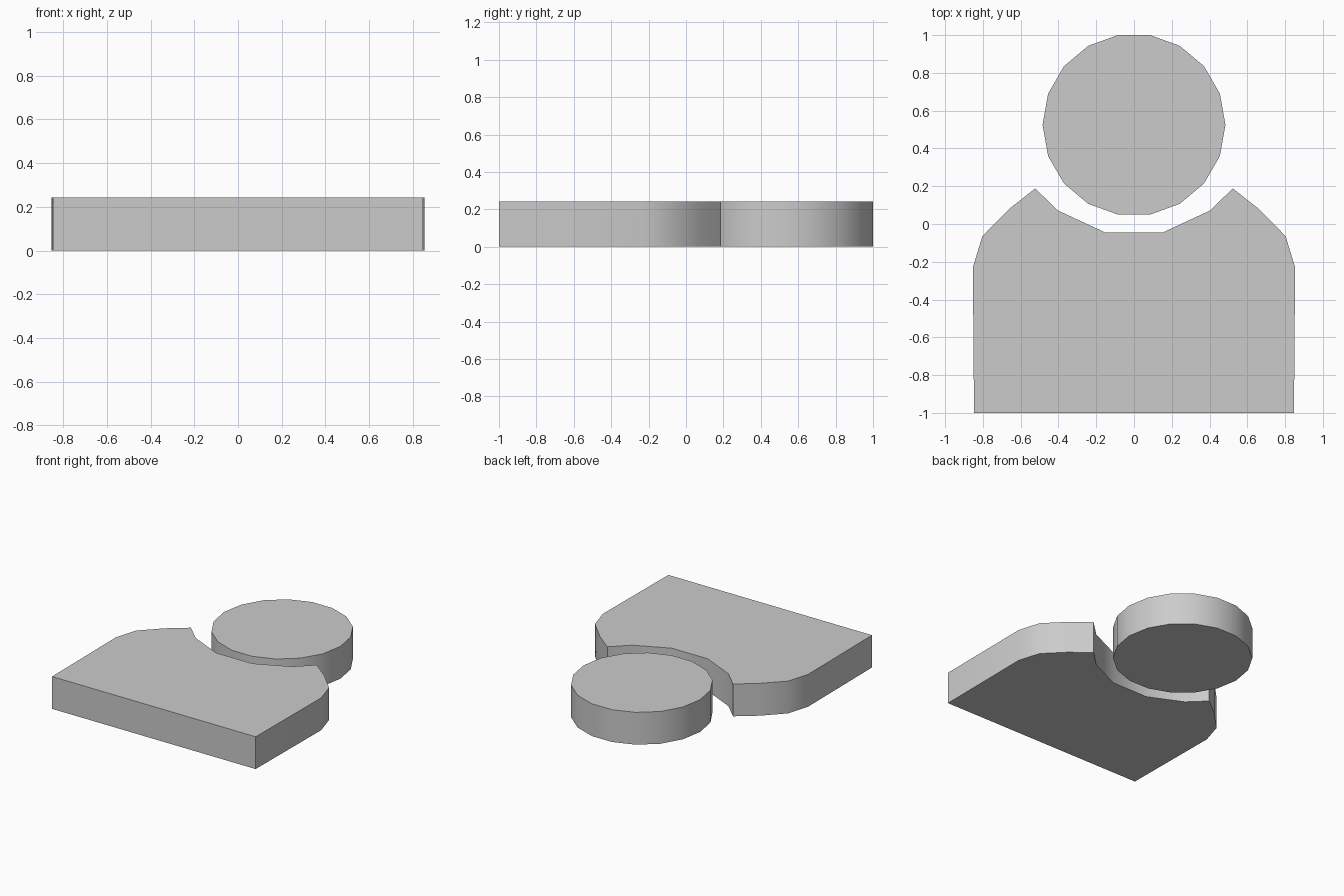
import bpy, bmesh
from math import cos, sin, radians

if "Cube" in bpy.data.objects:
    bpy.data.objects.remove(bpy.data.objects["Cube"])

HEIGHT = 0.243


def slab(name, outline):
    """Extrude a closed counter-clockwise outline from z = 0 up to HEIGHT."""
    bm = bmesh.new()
    base = bm.faces.new([bm.verts.new((x, y, 0)) for x, y in outline])
    top = bmesh.ops.extrude_face_region(bm, geom=[base], use_keep_orig=True)
    moved = [v for v in top["geom"] if isinstance(v, bmesh.types.BMVert)]
    bmesh.ops.translate(bm, verts=moved, vec=(0, 0, HEIGHT))
    bmesh.ops.recalc_face_normals(bm, faces=bm.faces[:])
    mesh = bpy.data.meshes.new(name)
    bm.to_mesh(mesh)
    bm.free()
    obj = bpy.data.objects.new(name, mesh)
    bpy.context.collection.objects.link(obj)
    bpy.ops.object.select_all(action='DESELECT')
    obj.select_set(True)
    bpy.context.view_layer.objects.active = obj
    bpy.ops.object.shade_smooth_by_angle(angle=radians(35))
    return obj


# Head: 18-sided disc
SIDES, RX, RY, CY = 18, 0.484, 0.483, 0.525
slab("head", [(RX * cos(radians(360 / SIDES * i)),
               CY + RY * sin(radians(360 / SIDES * i))) for i in range(SIDES)])

# Torso: half outline from lower corner over the shoulder to the neck, mirrored
half = [(0.847, -1.0), (0.853, -0.23), (0.803, -0.065), (0.663, 0.078),
        (0.523, 0.188), (0.402, 0.071), (0.150, -0.046)]
slab("torso", half + [(-x, y) for x, y in reversed(half)])
